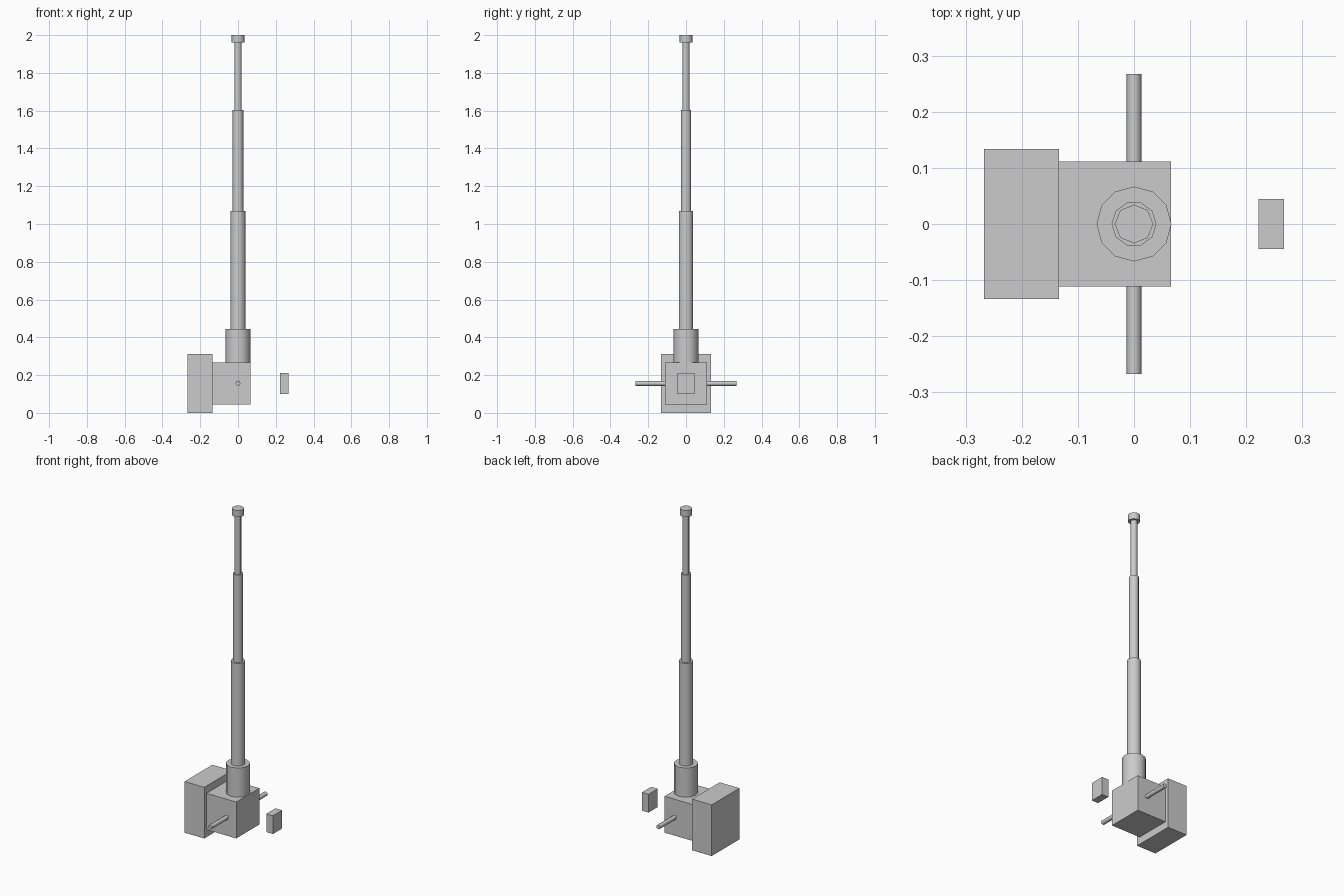
import bpy
from math import radians

if "Cube" in bpy.data.objects:
    bpy.data.objects.remove(bpy.data.objects["Cube"])

AXIS_Z = 0.156  # height of the trunnion axis


def box(name, x0, x1, width, height):
    """Box spanning x0..x1, centred on y = 0 and on the trunnion height."""
    bpy.ops.mesh.primitive_cube_add(size=1, location=((x0 + x1) / 2, 0, AXIS_Z))
    ob = bpy.context.object
    ob.name = name
    ob.scale = (x1 - x0, width, height)
    bpy.ops.object.transform_apply(location=False, rotation=False, scale=True)
    return ob


def cylinder(name, sides, radius, length, location, rotation):
    """Low-sided cylinder with smooth walls and sharp rims."""
    bpy.ops.mesh.primitive_cylinder_add(vertices=sides, radius=radius, depth=length,
                                        location=location, rotation=rotation)
    ob = bpy.context.object
    ob.name = name
    bpy.ops.object.shade_smooth_by_angle(angle=radians(50))
    return ob


# breech housing, rear counterweight and detached front sight block
box("breech_housing", -0.134, 0.066, 0.222, 0.222)
box("counterweight", -0.267, -0.134, 0.267, 0.312)
box("sight_block", 0.222, 0.267, 0.089, 0.111)

# trunnion pin running across the housing
cylinder("trunnion", 8, 0.0133, 0.534, (0, 0, AXIS_Z), (radians(90), 0, 0))

# stepped barrel: name, sides, radius, bottom, top
for name, sides, radius, z0, z1 in (
    ("barrel_sleeve", 12, 0.0667, 0.267, 0.445),
    ("lower_barrel", 10, 0.04, 0.445, 1.07),
    ("middle_barrel", 10, 0.028, 1.07, 1.603),
    ("upper_barrel", 8, 0.019, 1.603, 1.96),
    ("muzzle", 8, 0.0345, 1.96, 2.0),
):
    cylinder(name, sides, radius, z1 - z0, (0, 0, (z0 + z1) / 2), (0, 0, radians(90)))
